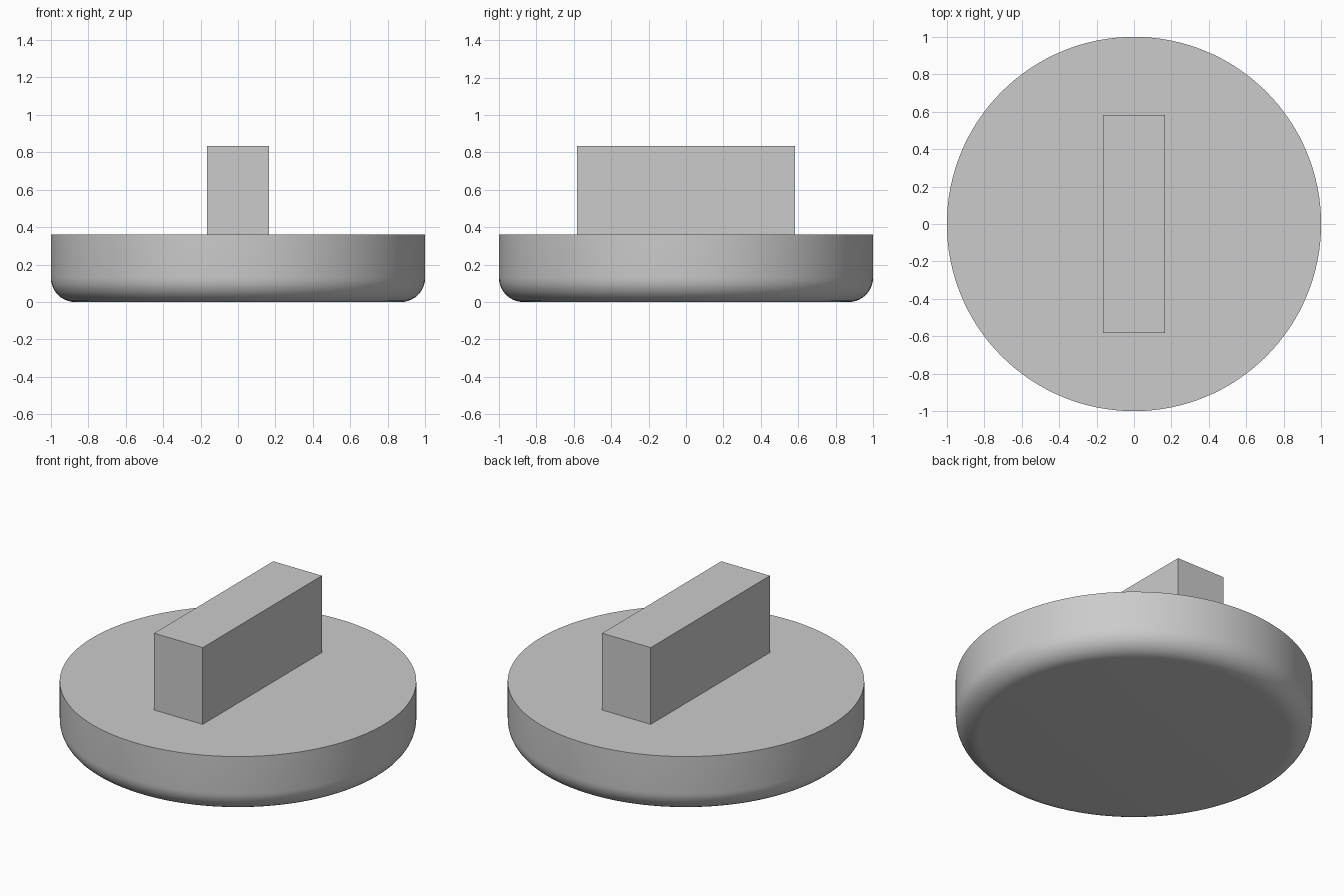
import bpy
import bmesh
import math

cube = bpy.data.objects.get("Cube")
if cube:
    bpy.data.objects.remove(cube, do_unlink=True)

TOP = 0.36       # height of the disc
ROUND = 0.13     # radius of its rounded bottom edge

grey = bpy.data.materials.new("light grey")
grey.use_nodes = True
colour = (0.6, 0.6, 0.6, 1)
grey.diffuse_color = colour
grey.node_tree.nodes["Principled BSDF"].inputs["Base Color"].default_value = colour

# Round base with a filleted lower rim
bpy.ops.mesh.primitive_cylinder_add(vertices=128, radius=1, depth=TOP,
                                    location=(0, 0, TOP / 2))
base = bpy.context.object
base.name = "round_base"
bm = bmesh.new()
bm.from_mesh(base.data)
rim = [e for e in bm.edges if all(v.co.z < 0 for v in e.verts)]
bmesh.ops.bevel(bm, geom=rim, offset=ROUND, segments=10, profile=0.5,
                affect='EDGES')
bm.to_mesh(base.data)
bm.free()
base.data.materials.append(grey)
bpy.ops.object.shade_smooth_by_angle(angle=math.radians(30))

# Upright grip bar, seated on the base
bpy.ops.mesh.primitive_cube_add(size=1, location=(0, 0, (TOP + 0.835) / 2))
grip = bpy.context.object
grip.name = "grip_bar"
grip.scale = (0.333, 1.165, 0.835 - TOP)
bpy.ops.object.transform_apply(location=False, rotation=False, scale=True)
grip.data.materials.append(grey)
